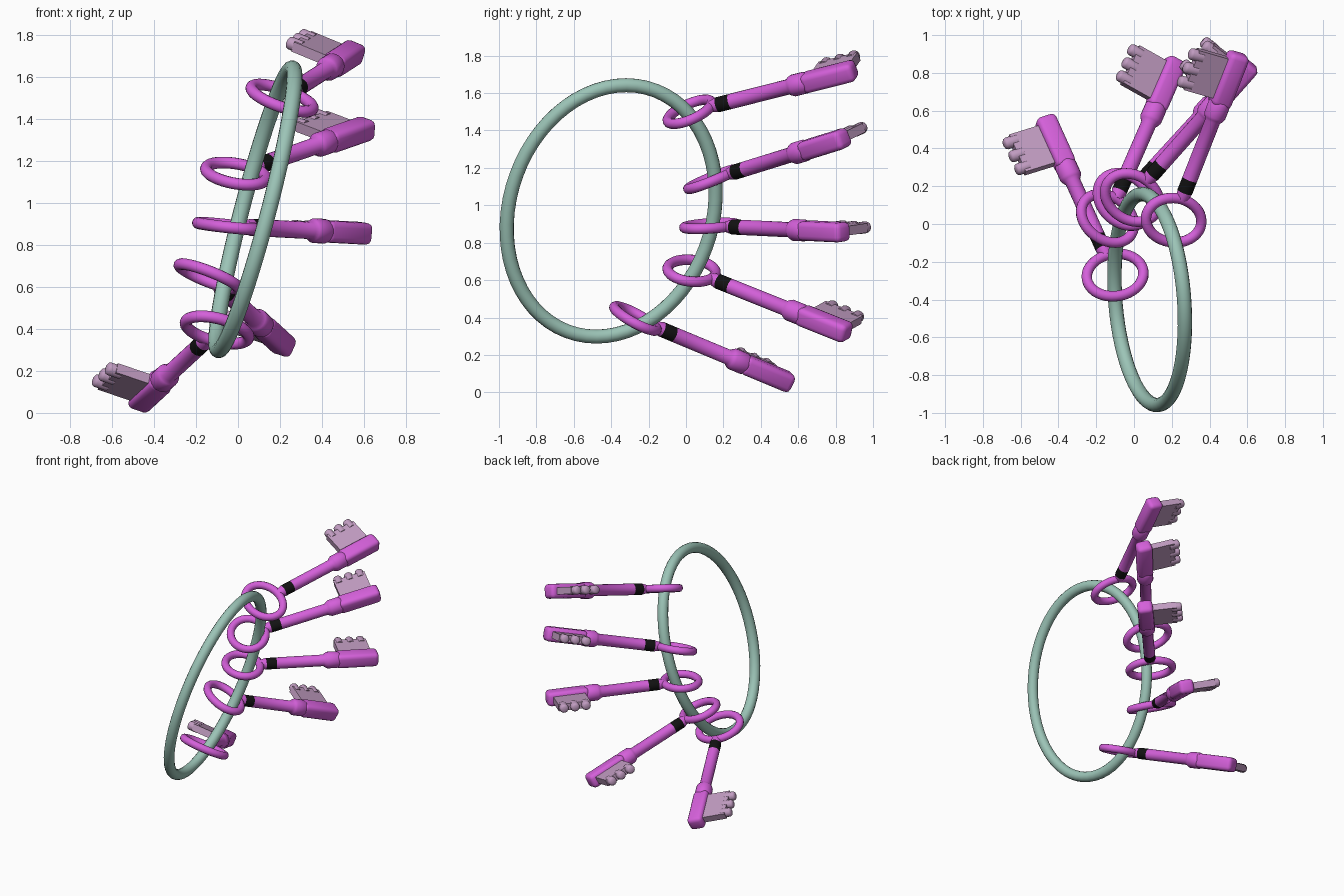
import bpy, bmesh, math
from mathutils import Vector, Matrix

if "Cube" in bpy.data.objects:
    bpy.data.objects.remove(bpy.data.objects["Cube"])


def material(name, rgb):
    m = bpy.data.materials.new(name)
    m.diffuse_color = (*rgb, 1)
    m.use_nodes = True
    m.node_tree.nodes["Principled BSDF"].inputs["Base Color"].default_value = m.diffuse_color
    return m


GREEN = material("sage green", (0.33, 0.55, 0.47))
PURPLE = material("orchid purple", (0.66, 0.117, 0.70))
MAUVE = material("pale mauve", (0.53, 0.33, 0.53))
BLACK = material("black", (0.006, 0.006, 0.006))


def finish(bm, name, mats, matrix=Matrix(), rule=None):
    """Turn a bmesh into a smooth-shaded object placed by matrix."""
    bmesh.ops.recalc_face_normals(bm, faces=bm.faces)
    for f in bm.faces:
        f.smooth = True
        if rule:
            f.material_index = rule(f.calc_center_median())
    me = bpy.data.meshes.new(name)
    bm.to_mesh(me)
    bm.free()
    for m in mats:
        me.materials.append(m)
    me.transform(matrix)
    ob = bpy.data.objects.new(name, me)
    bpy.context.collection.objects.link(ob)
    bpy.ops.object.select_all(action='DESELECT')
    bpy.context.view_layer.objects.active = ob
    ob.select_set(True)
    bpy.ops.object.shade_smooth_by_angle(angle=math.radians(40))
    return ob


def oval_ring(centre, a, b, r, n, m):
    """Round tube swept along the ellipse centre + a cos t + b sin t."""
    bm = bmesh.new()
    up = a.cross(b).normalized()
    loops = []
    for i in range(n):
        t = 2 * math.pi * i / n
        out = (up.cross(a * math.sin(t) - b * math.cos(t))).normalized()
        p = centre + a * math.cos(t) + b * math.sin(t)
        loops.append([bm.verts.new(p + r * (math.cos(2 * math.pi * j / m) * out
                                            + math.sin(2 * math.pi * j / m) * up))
                      for j in range(m)])
    for i in range(n):
        p, q = loops[i], loops[(i + 1) % n]
        for j in range(m):
            k = (j + 1) % m
            bm.faces.new((p[j], p[k], q[k], q[j]))
    return bm


def lathe(profile, n=20):
    """Revolve (z, radius) points about z and cap both ends."""
    bm = bmesh.new()
    loops = [[bm.verts.new((r * math.cos(2 * math.pi * j / n),
                            r * math.sin(2 * math.pi * j / n), z)) for j in range(n)]
             for z, r in profile]
    for p, q in zip(loops, loops[1:]):
        for j in range(n):
            k = (j + 1) % n
            bm.faces.new((p[j], p[k], q[k], q[j]))
    bm.faces.new(loops[0])
    bm.faces.new(loops[-1])
    return bm


def box(lo, hi, bevel):
    bm = bmesh.new()
    lo, hi = Vector(lo), Vector(hi)
    bmesh.ops.create_cube(bm, size=1, matrix=Matrix.Translation((lo + hi) / 2)
                          @ Matrix.Diagonal((*(hi - lo), 1)))
    if bevel:
        bmesh.ops.bevel(bm, geom=bm.edges[:], offset=bevel, segments=3,
                        profile=0.5, affect='EDGES')
    return bm


# Large oval carrying ring
finish(oval_ring(Vector((0.083, -0.40, 0.97)), Vector((0.175, 0.08, 0.672)),
                 Vector((-0.065, 0.553, 0)), 0.038, 64, 14), "carrying_ring", [GREEN])

# Stem outline: neck, shaft, collar (distance along key, radius)
STEM = [(0.12, 0.03), (0.165, 0.041), (0.24, 0.041), (0.58, 0.041), (0.595, 0.052),
        (0.61, 0.059), (0.68, 0.059), (0.695, 0.052), (0.71, 0.04)]


def key(i, start, end, side):
    """Key frame: x towards the bit, z along the shaft, origin in the bow."""
    o = Vector(start)
    u = (Vector(end) - o).normalized()
    d = Vector(side)
    d = (d - u * d.dot(u)).normalized()
    mat = Matrix((d, u.cross(d), u)).transposed().to_4x4()
    mat.translation = o
    # bow
    finish(oval_ring(Vector(), Vector((0.157, 0, 0)), Vector((0, 0, 0.122)),
                     0.028, 40, 12), f"key_{i}_bow", [PURPLE], mat)
    # stem with black band
    finish(lathe(STEM), f"key_{i}_stem", [PURPLE, BLACK], mat,
           lambda c: int(0.17 < c.z < 0.235))
    # rounded end block
    finish(box((-0.056, -0.052, 0.67), (0.056, 0.052, 0.975), 0.028),
           f"key_{i}_end", [PURPLE], mat)
    # flat bit
    finish(box((0.03, -0.025, 0.705), (0.225, 0.025, 0.935), 0),
           f"key_{i}_bit", [MAUVE], mat)
    # three rounded teeth
    for k, z in enumerate((0.74, 0.82, 0.90)):
        tooth = lathe([(0.19, 0.032), (0.25, 0.032), (0.26, 0.028), (0.266, 0.018)], 14)
        finish(tooth, f"key_{i}_tooth_{k + 1}", [MAUVE],
               mat @ Matrix.Translation((0, 0, z)) @ Matrix.Rotation(math.pi / 2, 4, 'Y'))


KEYS = [
    ((0.21, 0.02, 1.50), (0.56, 0.91, 1.725), (-0.22, 0.06, 0.09)),
    ((-0.01, 0.14, 1.14), (0.62, 0.85, 1.36), (-0.20, 0.165, 0.08)),
    ((-0.05, 0.13, 0.89), (0.61, 0.85, 0.855), (-0.73, 0.68, 0.10)),
    ((-0.14, 0.03, 0.65), (0.23, 0.88, 0.31), (-0.228, 0.115, 0.075)),
    ((-0.10, -0.27, 0.395), (-0.48, 0.57, 0.045), (-0.24, -0.07, 0.08)),
]
for i, k in enumerate(KEYS, 1):
    key(i, *k)
